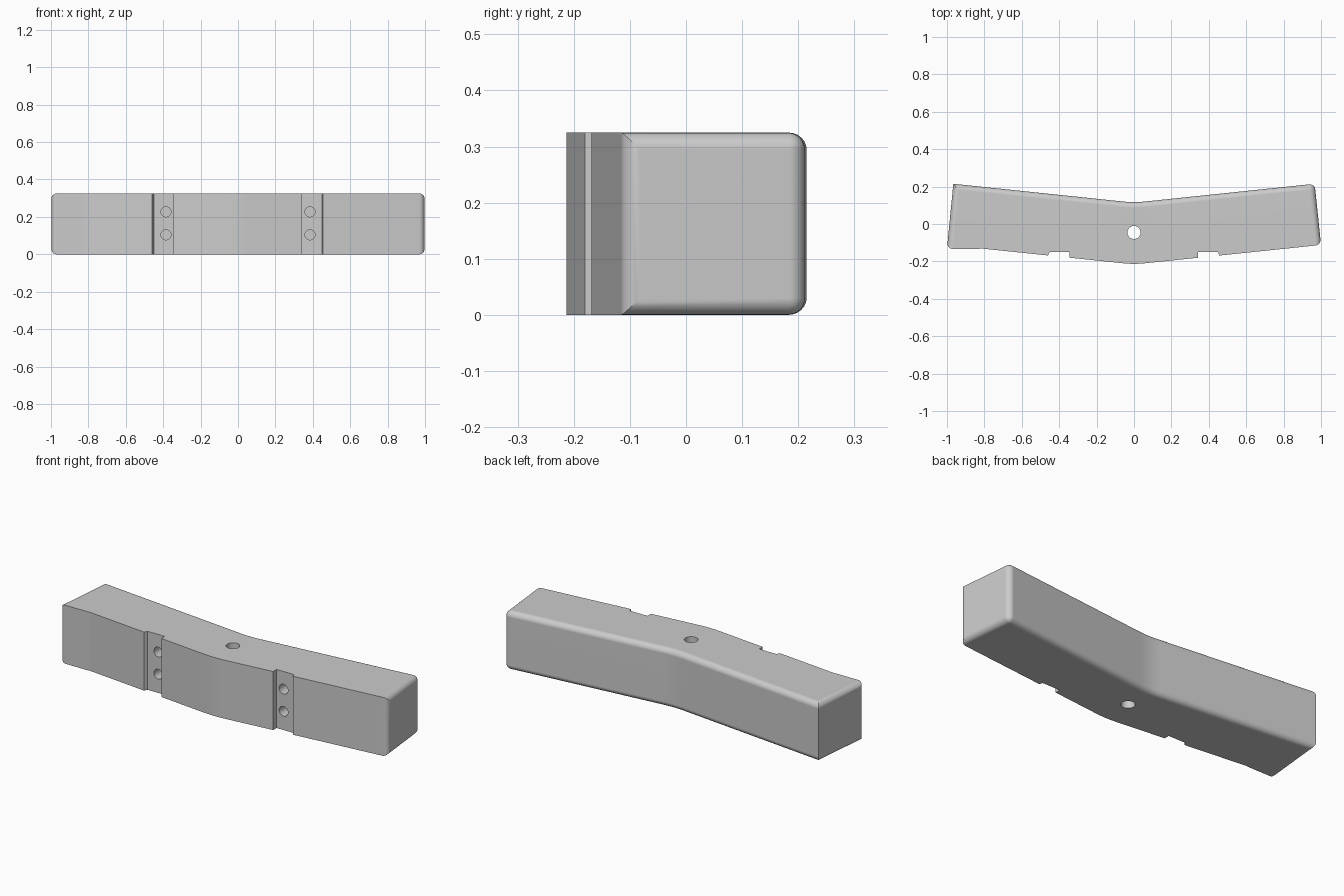
import bpy
import bmesh
from math import radians

if "Cube" in bpy.data.objects:
    bpy.data.objects.remove(bpy.data.objects["Cube"], do_unlink=True)

HEIGHT = 0.325
SLOPE = 0.104
BACK, FRONT, FLOOR = 0.114, -0.216, -0.15

grey = bpy.data.materials.new("plain grey")
grey.use_nodes = True
grey.diffuse_color = (0.6, 0.6, 0.6, 1)
grey.node_tree.nodes["Principled BSDF"].inputs["Base Color"].default_value = grey.diffuse_color


def front_y(x):
    return FRONT + SLOPE * abs(x)


def bend(y, half, steps=6):
    """Rounded middle of a shallow V, from +x to -x."""
    xs = [half * (1 - 2 * i / steps) for i in range(steps + 1)]
    return [(x, y + SLOPE * (x * x + half * half) / (2 * half)) for x in xs]


# Plan outline: the ends and back, then the front with its two grooves
outline = [(1, front_y(1)), (0.966, 0.215)] + bend(BACK, 0.06) + [(-0.966, 0.215), (-1, -0.133)]
rounded = len(outline)
outline += [(-0.83, -0.133), (-0.82, front_y(0.82)), (-0.46, front_y(0.46)),
            (-0.45, FLOOR), (-0.345, FLOOR), (-0.345, front_y(0.345))]
outline += [(-x, y) for x, y in bend(FRONT, 0.06)]
outline += [(0.342, front_y(0.342)), (0.342, FLOOR), (0.45, FLOOR), (0.455, front_y(0.455))]

# Bent bar, extruded and rounded along the back and ends
bm = bmesh.new()
low = [bm.verts.new((x, y, 0)) for x, y in outline]
high = [bm.verts.new((x, y, HEIGHT)) for x, y in outline]
bm.faces.new(low)
bm.faces.new(high)
for i in range(len(outline)):
    j = (i + 1) % len(outline)
    bm.faces.new((low[i], low[j], high[j], high[i]))
bmesh.ops.recalc_face_normals(bm, faces=bm.faces[:])
edges = [bm.edges.get((ring[i], ring[i + 1])) for ring in (low, high) for i in range(rounded - 1)]
edges += [bm.edges.get((low[i], high[i])) for i in (0, 1, rounded - 1)]
bmesh.ops.bevel(bm, geom=edges, offset=0.03, segments=6, profile=0.5, affect='EDGES')
mesh = bpy.data.meshes.new("bent_bar")
bm.to_mesh(mesh)
bm.free()
bar = bpy.data.objects.new("bent_bar", mesh)
bpy.context.collection.objects.link(bar)
mesh.materials.append(grey)


def drill(name, radius, depth, location, tilt=0):
    """Cut a round hole and hide the cutter."""
    bpy.ops.mesh.primitive_cylinder_add(vertices=32, radius=radius, depth=depth,
                                        location=location, rotation=(tilt, 0, 0))
    cutter = bpy.context.object
    cutter.name = name
    cutter.data.materials.append(grey)
    cutter.hide_render = True
    cut = bar.modifiers.new(name, 'BOOLEAN')
    cut.operation = 'DIFFERENCE'
    cut.solver = 'EXACT'
    cut.object = cutter
    bpy.context.view_layer.objects.active = bar
    bpy.ops.object.modifier_apply(modifier=name)
    bpy.data.objects.remove(cutter, do_unlink=True)


# Through hole in the middle and paired screw holes in the grooves
drill("centre_hole", 0.035, 1, (0, -0.045, HEIGHT / 2))
for x in (-0.385, 0.385):
    for z in (0.104, 0.227):
        drill("screw_hole", 0.027, 0.2, (x, FLOOR, z), radians(90))

bpy.ops.object.select_all(action='DESELECT')
bar.select_set(True)
bpy.context.view_layer.objects.active = bar
bpy.ops.object.shade_smooth_by_angle(angle=radians(25))
weighted = bar.modifiers.new("even_shading", 'WEIGHTED_NORMAL')
weighted.keep_sharp = True
